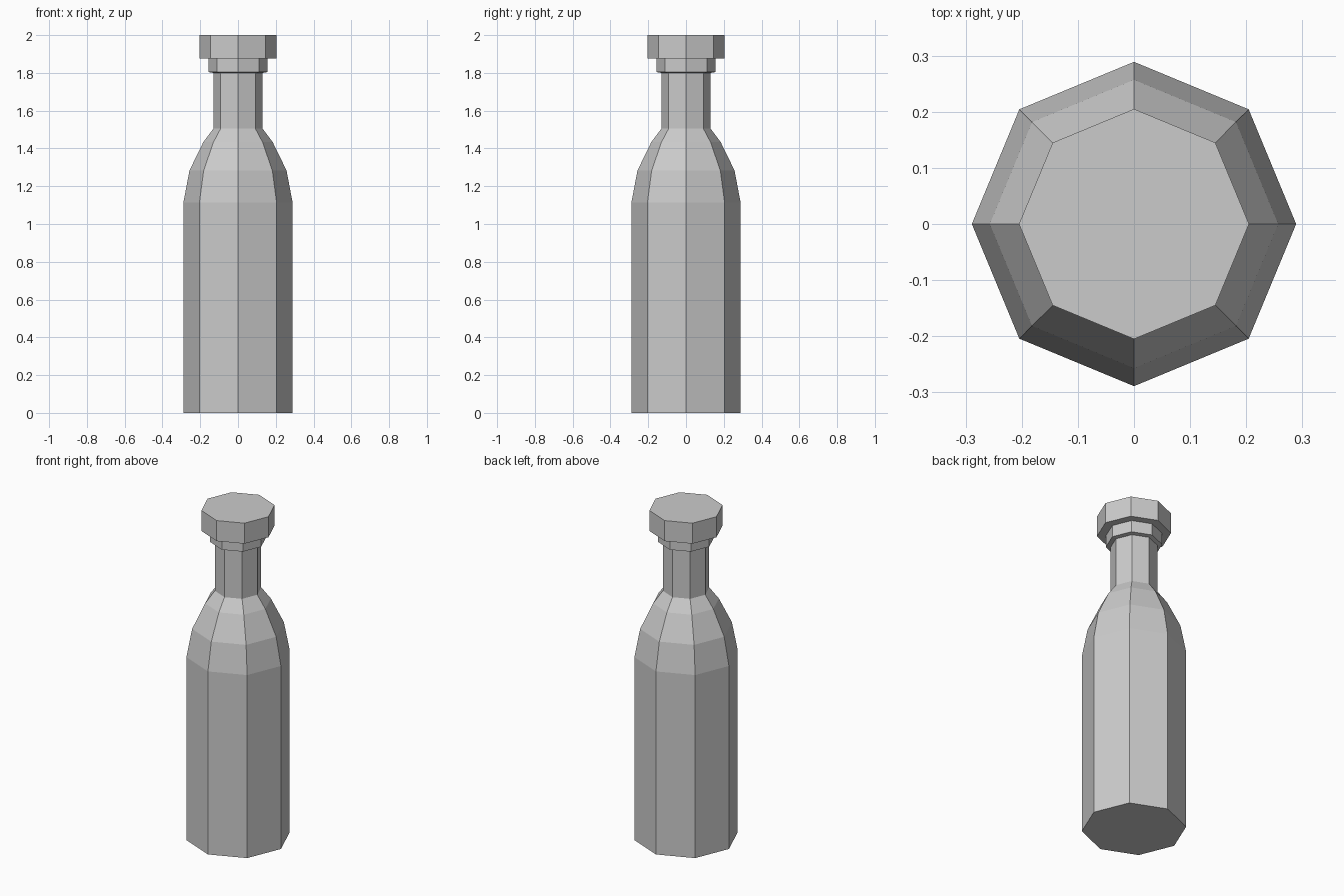
import bpy, bmesh
from math import cos, sin, tau

if "Cube" in bpy.data.objects:
    bpy.data.objects.remove(bpy.data.objects["Cube"])

SIDES = 8


def lathe(name, profile, cap_bottom=False, cap_top=False):
    """Revolve (radius, z) points into a flat-faced octagonal part."""
    bm = bmesh.new()
    rings = [[bm.verts.new((r * cos(tau * i / SIDES), r * sin(tau * i / SIDES), z))
              for i in range(SIDES)] for r, z in profile]
    for low, high in zip(rings, rings[1:]):
        for i in range(SIDES):
            j = (i + 1) % SIDES
            bm.faces.new((low[i], low[j], high[j], high[i]))
    if cap_bottom:
        bm.faces.new(rings[0][::-1])
    if cap_top:
        bm.faces.new(rings[-1])
    mesh = bpy.data.meshes.new(name)
    bm.to_mesh(mesh)
    bm.free()
    obj = bpy.data.objects.new(name, mesh)
    bpy.context.collection.objects.link(obj)
    return obj


# Bottle: straight body, rounded shoulder, neck
lathe("bottle", [(0.289, 0), (0.289, 1.114), (0.257, 1.283), (0.184, 1.433),
                 (0.13, 1.505), (0.13, 1.80)], cap_bottom=True)

# Collar below the cap
lathe("collar", [(0.13, 1.80), (0.156, 1.804), (0.156, 1.875)])

# Cap with a stepped underside
lathe("cap", [(0.156, 1.875), (0.205, 1.875), (0.205, 2.0)], cap_top=True)
